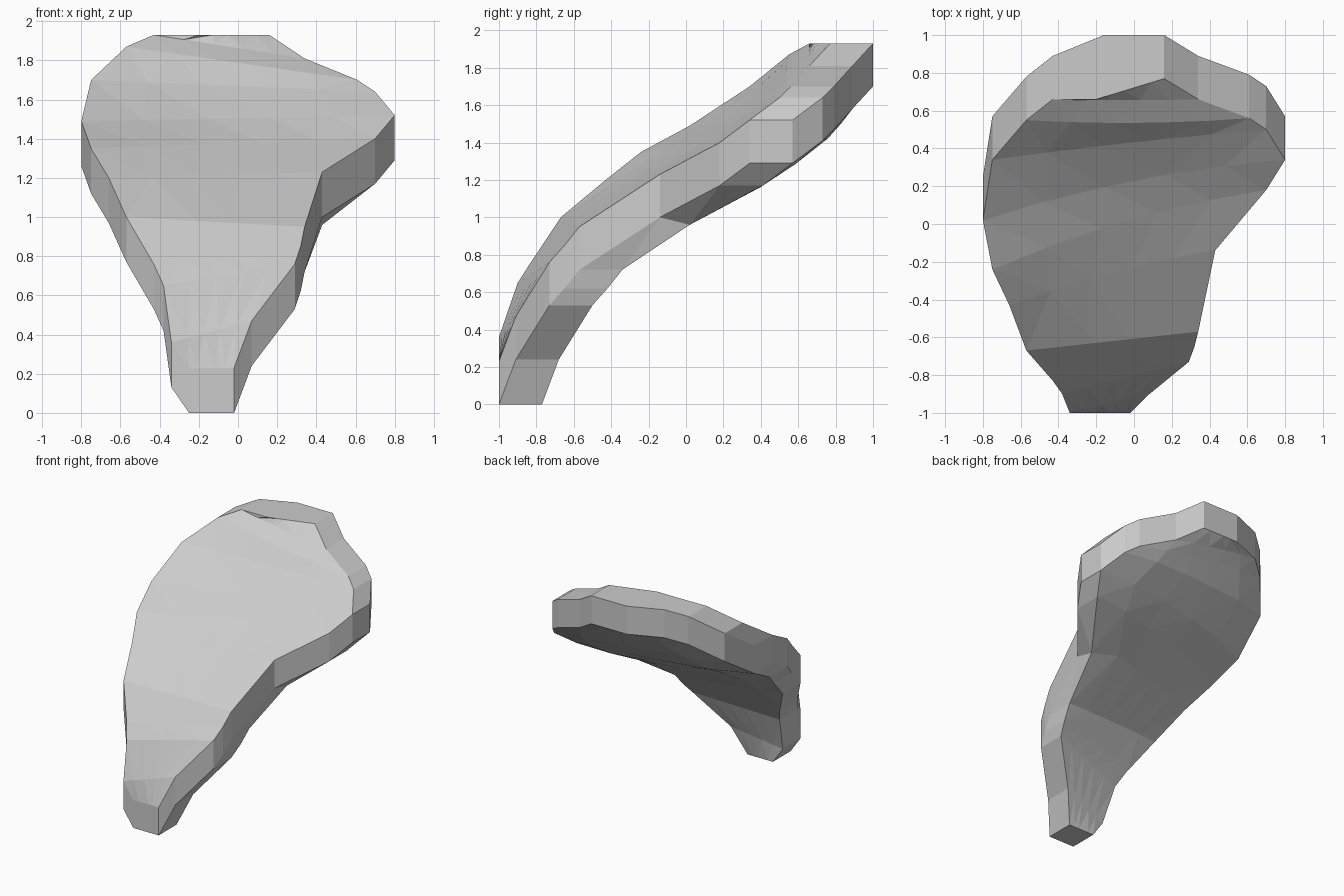
import bpy, bmesh
from mathutils import Vector

if "Cube" in bpy.data.objects:
    bpy.data.objects.remove(bpy.data.objects["Cube"])

T = 0.23       # slab thickness, along y and along z
COLS = 6       # columns across the sheet
WIDEST = 7     # row where the slab is widest

# Rows of the sheet: left edge, right edge, front hollow, back bulge
ROWS = [
    ((-.25, -1.0, .23), (-.02, -1.0, .23), 0, 0),
    ((-.34, -1.0, .36), (.07, -.91, .47), 0, 0),
    ((-.38, -.90, .65), (.29, -.73, .76), 0, 0),
    ((-.43, -.83, .76), (.32, -.65, .85), 0, 0),
    ((-.57, -.67, 1.0), (.34, -.57, .95), 0, .01),
    ((-.66, -.43, 1.20), (.43, -.14, 1.23), .03, .04),
    ((-.75, -.24, 1.35), (.70, .18, 1.40), .05, .08),
    ((-.80, .02, 1.49), (.80, .34, 1.52), .05, .09),
    ((-.75, .34, 1.70), (.70, .50, 1.64), .01, .07),
    ((-.57, .55, 1.87), (.61, .56, 1.70), -.02, .05),
    ((-.43, .66, 1.93), (.34, .66, 1.81), -.005, .02),
    ((-.16, .77, 1.93), (.16, .77, 1.93), 0, 0),
]
N = len(ROWS)
DOWN, BACK = Vector((0, 0, -T)), Vector((0, T, 0))

bm = bmesh.new()


def sheet(offset, side, power):
    """Curved sheet as a grid of vertices, pushed in y between its edges."""
    grid = []
    for row_data in ROWS:
        left, right, depth = Vector(row_data[0]), Vector(row_data[1]), row_data[side]
        row = []
        for c in range(COLS):
            t = c / (COLS - 1)
            p = left.lerp(right, t) + offset
            p.y += depth * (1 - abs(2 * t - 1) ** power)
            row.append(bm.verts.new(p))
        grid.append(row)
    for r in range(N - 1):
        for c in range(COLS - 1):
            bm.faces.new((grid[r][c], grid[r][c + 1],
                          grid[r + 1][c + 1], grid[r + 1][c]))
    return grid


def rim(path, offset):
    """Two-step rim joining front and back sheets along a boundary path."""
    mid = [bm.verts.new(front[r][c].co + offset) for r, c in path]
    for i in range(len(path) - 1):
        (r0, c0), (r1, c1) = path[i], path[i + 1]
        bm.faces.new((front[r0][c0], front[r1][c1], mid[i + 1], mid[i]))
        bm.faces.new((mid[i], mid[i + 1], back[r1][c1], back[r0][c0]))
    return mid[0], mid[-1]


# Front and back sheets
front = sheet(Vector(), 2, 2)
back = sheet(DOWN + BACK, 3, 4)

# Lower rim (drops down) and upper rim (steps back)
E = COLS - 1
lower = ([(r, 0) for r in range(WIDEST, 0, -1)] + [(0, c) for c in range(COLS)]
         + [(r, E) for r in range(1, WIDEST + 1)])
upper = ([(r, 0) for r in range(WIDEST, N - 1)] + [(N - 1, c) for c in range(COLS)]
         + [(r, E) for r in range(N - 2, WIDEST - 1, -1)])
low_ends, up_ends = rim(lower, DOWN), rim(upper, BACK)

# Side facets at the widest row
for k, c in enumerate((0, E)):
    bm.faces.new((front[WIDEST][c], low_ends[k], back[WIDEST][c], up_ends[k]))

# Slanted front edge of the flat top
for c, v in enumerate(front[-1]):
    t = c / E
    v.co.x, v.co.y = -.2 + .36 * t, .66 + .11 * t

# Softened hollow at the lower right of the back
back[5][E].co = (.43, .02, .96)

bmesh.ops.triangulate(bm, faces=bm.faces[:])
bmesh.ops.recalc_face_normals(bm, faces=bm.faces[:])
mesh = bpy.data.meshes.new("curved_slab")
bm.to_mesh(mesh)
bm.free()
bpy.context.collection.objects.link(bpy.data.objects.new("curved_slab", mesh))
